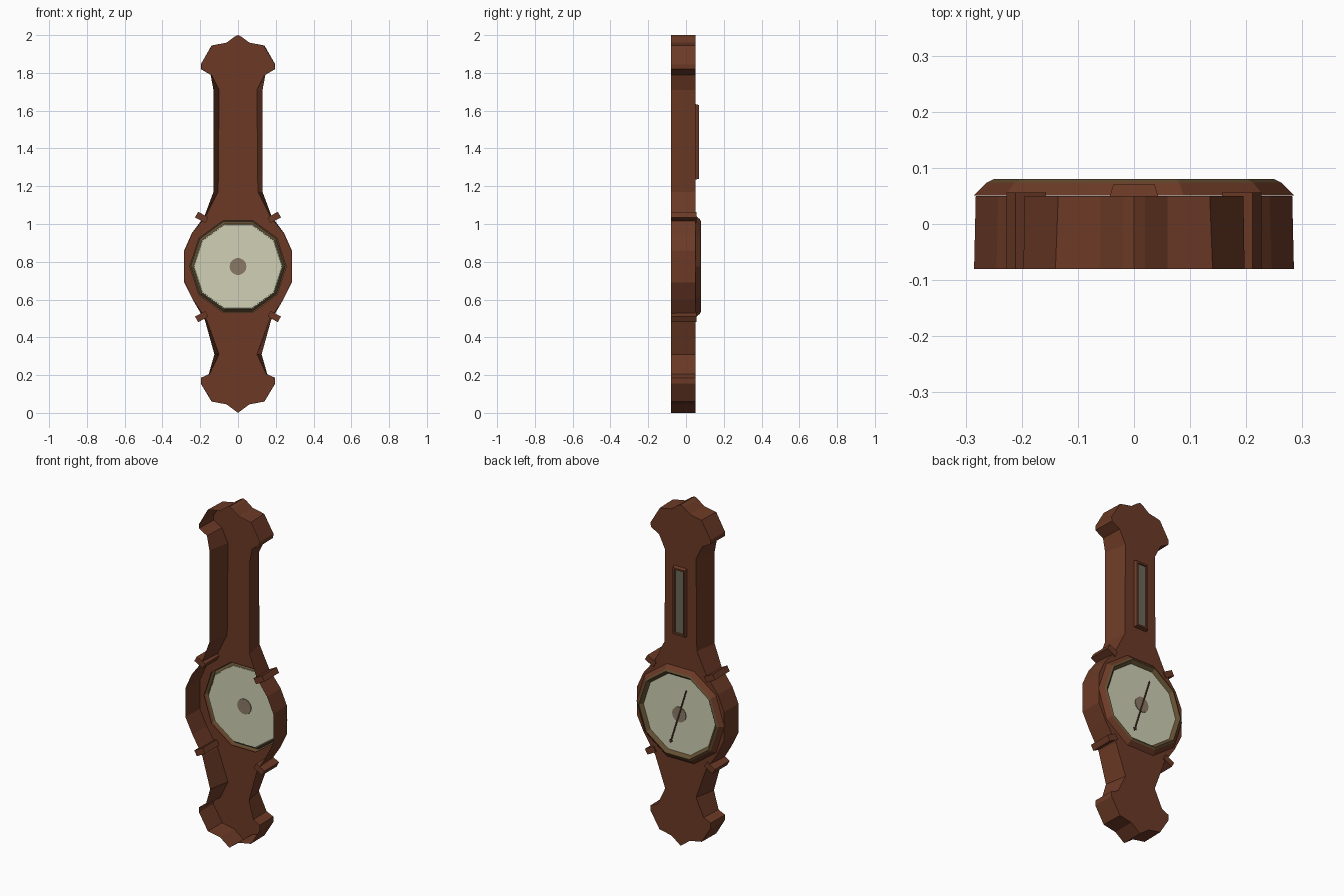
import bpy, bmesh, math
from mathutils import Matrix, Vector

if "Cube" in bpy.data.objects:
    bpy.data.objects.remove(bpy.data.objects["Cube"])


def srgb(r, g, b):
    f = lambda c: (c / 255 / 12.92) if c < 11 else ((c / 255 + 0.055) / 1.055) ** 2.4
    return (f(r), f(g), f(b), 1)


def material(name, rgb):
    m = bpy.data.materials.new(name)
    m.diffuse_color = srgb(*rgb)
    m.use_nodes = True
    m.node_tree.nodes["Principled BSDF"].inputs["Base Color"].default_value = m.diffuse_color
    return m


wood = material("mahogany", (108, 58, 38))
bronze = material("dull_bronze", (100, 80, 50))
white = material("dial_cream", (208, 208, 182))
glass = material("grey_glass", (108, 104, 88))
hub_mat = material("hub_taupe", (138, 122, 102))
dark = material("dark_brown", (70, 48, 30))


def finish(bm, name, *mats, recalc=True):
    if recalc:
        bmesh.ops.recalc_face_normals(bm, faces=bm.faces[:])
    me = bpy.data.meshes.new(name)
    bm.to_mesh(me)
    bm.free()
    ob = bpy.data.objects.new(name, me)
    bpy.context.collection.objects.link(ob)
    for m in mats:
        me.materials.append(m)
    return ob


CZ = 0.775      # height of the dial centre
SIDES = 10


def ring(bm, r, y, n=SIDES):
    return [bm.verts.new((r * math.cos(2 * math.pi * i / n), y,
                          CZ + r * math.sin(2 * math.pi * i / n))) for i in range(n)]


def bridge(bm, a, b, index=0):
    n = len(a)
    for i in range(n):
        f = bm.faces.new((a[i], a[(i + 1) % n], b[(i + 1) % n], b[i]))
        f.material_index = index


# Case: open-backed shell, tapered along the neck and waist
# right half outline from top to bottom: x at the open back, x at the panel, z
half = [(0.0, 0.0, 2.0), (0.02, 0.02, 1.99), (0.06, 0.06, 1.96), (0.14, 0.135, 1.945),
        (0.197, 0.195, 1.845), (0.197, 0.193, 1.82), (0.145, 0.14, 1.79),
        (0.13, 0.10, 1.71), (0.13, 0.105, 1.17), (0.178, 0.17, 1.04),
        (0.245, 0.242, 0.95), (0.285, 0.282, 0.86), (0.285, 0.282, 0.69),
        (0.24, 0.238, 0.60), (0.175, 0.165, 0.49), (0.125, 0.10, 0.31),
        (0.155, 0.15, 0.205), (0.197, 0.195, 0.185), (0.197, 0.195, 0.155),
        (0.14, 0.137, 0.06), (0.06, 0.06, 0.045), (0.0, 0.0, 0.0)]
outline = half + [(-a, -b, z) for a, b, z in reversed(half[1:-1])]
bm = bmesh.new()
back = [bm.verts.new((a, -0.08, z)) for a, b, z in outline]
front = [bm.verts.new((b, 0.05, z)) for a, b, z in outline]
bridge(bm, back, front)
hole = ring(bm, 0.255, 0.05)
n = len(front)
edges = [bm.edges.get((front[i], front[(i + 1) % n])) for i in range(n)]
edges += [bm.edges.new((hole[i], hole[(i + 1) % SIDES])) for i in range(SIDES)]
bmesh.ops.triangle_fill(bm, edges=edges, use_beauty=True, normal=(0, 1, 0))
finish(bm, "case_shell", wood)

# Four lugs beside the dial
for side, sx in (("right", 1), ("left", -1)):
    for level, z, tilt in (("upper", 1.035, -0.5), ("lower", 0.51, 0.5)):
        bm = bmesh.new()
        mat = (Matrix.Translation((sx * 0.192, -0.012, z)) @
               Matrix.Rotation(tilt * sx, 4, 'Y') @
               Matrix.Diagonal((0.062, 0.136, 0.034, 1)))
        bmesh.ops.create_cube(bm, size=1, matrix=mat)
        finish(bm, f"{level}_{side}_lug", wood)

# Bezel: wooden outer slope, bronze rim and inner slope
bm = bmesh.new()
r1, r2, r3, r4 = (ring(bm, r, y) for r, y in
                  ((0.285, 0.051), (0.262, 0.074), (0.25, 0.08), (0.232, 0.06)))
bridge(bm, r1, r2, 0)
bridge(bm, r2, r3, 1)
bridge(bm, r3, r4, 1)
finish(bm, "bezel", wood, bronze)

# Dial face, seen from both sides
bm = bmesh.new()
bm.faces.new(list(reversed(ring(bm, 0.236, 0.061))))
finish(bm, "dial", white, recalc=False)

# Hub disc
bm = bmesh.new()
a, b = ring(bm, 0.045, 0.057, 14), ring(bm, 0.045, 0.065, 14)
bridge(bm, a, b)
bm.faces.new(a)
bm.faces.new(b)
finish(bm, "hub", hub_mat)

# Pointer: slim bar with a small diamond tail
top, tail = Vector((-0.05, 0.067, CZ + 0.155)), Vector((0.05, 0.067, CZ - 0.165))
d = (top - tail).normalized()
s = Vector((d.z, 0, -d.x))
bm = bmesh.new()
for c, along, across in (((top + tail) / 2, (top - tail).length / 2, 0.004),
                         (tail, 0.014, 0.011)):
    pts = ([c + d * along + s * across, c + d * along - s * across,
            c - d * along - s * across, c - d * along + s * across] if across < 0.01 else
           [c + d * along, c - s * across, c - d * along, c + s * across])
    f = bm.faces.new([bm.verts.new(p) for p in pts])
    f.normal_update()
    if f.normal.y < 0:
        f.normal_flip()
    ext = bmesh.ops.extrude_face_region(bm, geom=[f])
    bmesh.ops.translate(bm, vec=(0, 0.003, 0),
                        verts=[v for v in ext["geom"] if isinstance(v, bmesh.types.BMVert)])
finish(bm, "pointer", dark)

# Thermometer: bevelled frame with a recessed glass panel
bm = bmesh.new()
loops = [[bm.verts.new((sx * w, y, 1.435 + sz * h)) for sx, sz in
          ((1, 1), (-1, 1), (-1, -1), (1, -1))]
         for w, h, y in ((0.043, 0.2, 0.05), (0.037, 0.195, 0.07),
                         (0.028, 0.185, 0.07), (0.026, 0.183, 0.062))]
for p, q in zip(loops, loops[1:]):
    bridge(bm, p, q)
bm.faces.new(loops[-1]).material_index = 1
finish(bm, "thermometer", wood, glass)
